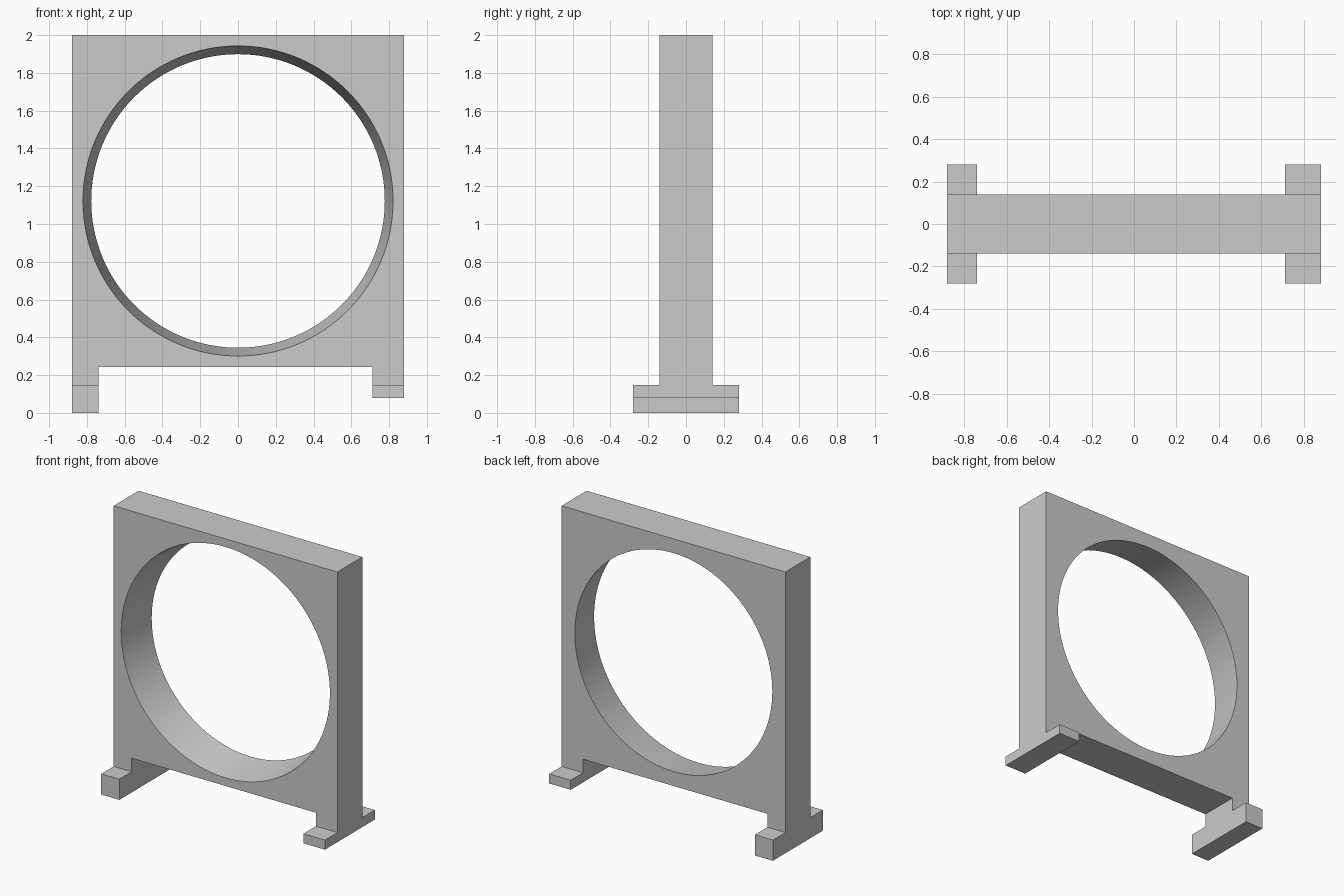
import bpy, bmesh, math
from mathutils import Matrix

if "Cube" in bpy.data.objects:
    bpy.data.objects.remove(bpy.data.objects["Cube"])

W, D = 0.88, 0.14            # half width and half depth of the plate
TOP, BOTTOM = 2.0, 0.243     # plate height range
FOOT_TOP, FOOT_D = 0.147, 0.28
HOLE_Z, R_FRONT, R_BACK = 1.122, 0.821, 0.777
LEFT_IN, RIGHT_IN = -0.738, 0.711


def make(name, bm):
    bmesh.ops.recalc_face_normals(bm, faces=bm.faces)
    mesh = bpy.data.meshes.new(name)
    bm.to_mesh(mesh)
    bm.free()
    obj = bpy.data.objects.new(name, mesh)
    bpy.context.collection.objects.link(obj)
    return obj


def prism(name, profile, half_depth):
    """Extrude an x-z profile along y, centred on y = 0."""
    bm = bmesh.new()
    face = bm.faces.new([bm.verts.new((x, -half_depth, z)) for x, z in profile])
    ext = bmesh.ops.extrude_face_region(bm, geom=[face])
    verts = [v for v in ext["geom"] if isinstance(v, bmesh.types.BMVert)]
    bmesh.ops.translate(bm, verts=verts, vec=(0, 2 * half_depth, 0))
    return make(name, bm)


def combine(target, tool, operation):
    mod = target.modifiers.new(operation.title(), 'BOOLEAN')
    mod.operation, mod.solver, mod.object = operation, 'EXACT', tool
    bpy.context.view_layer.objects.active = target
    bpy.ops.object.modifier_apply(modifier=mod.name)
    bpy.data.objects.remove(tool)


# Square plate with two short legs
frame = prism("ring_frame", [
    (-W, TOP), (-W, FOOT_TOP), (LEFT_IN, FOOT_TOP), (LEFT_IN, BOTTOM),
    (RIGHT_IN, BOTTOM), (RIGHT_IN, FOOT_TOP), (W, FOOT_TOP), (W, TOP)], D)

# Feet: thick on the left, thin on the right
for name, x0, x1, z0 in (("left_foot", -W, LEFT_IN, 0.0),
                         ("right_foot", RIGHT_IN, W, 0.079)):
    foot = prism(name, [(x0, z0), (x1, z0), (x1, FOOT_TOP), (x0, FOOT_TOP)], FOOT_D)
    combine(frame, foot, 'UNION')

# Tapered round opening, wider at the front
over = 2 * D                 # cutter half length, beyond both faces
slope = (R_FRONT - R_BACK) / (2 * D)
mid = (R_FRONT + R_BACK) / 2
bm = bmesh.new()
bmesh.ops.create_cone(bm, cap_ends=True, segments=128, depth=2 * over,
                      radius1=mid - slope * over, radius2=mid + slope * over,
                      matrix=Matrix.Translation((0, 0, HOLE_Z))
                      @ Matrix.Rotation(math.radians(90), 4, 'X'))
combine(frame, make("hole_cutter", bm), 'DIFFERENCE')

# Smooth bore, sharp edges
frame.select_set(True)
bpy.context.view_layer.objects.active = frame
bpy.ops.object.shade_smooth_by_angle(angle=math.radians(30))
